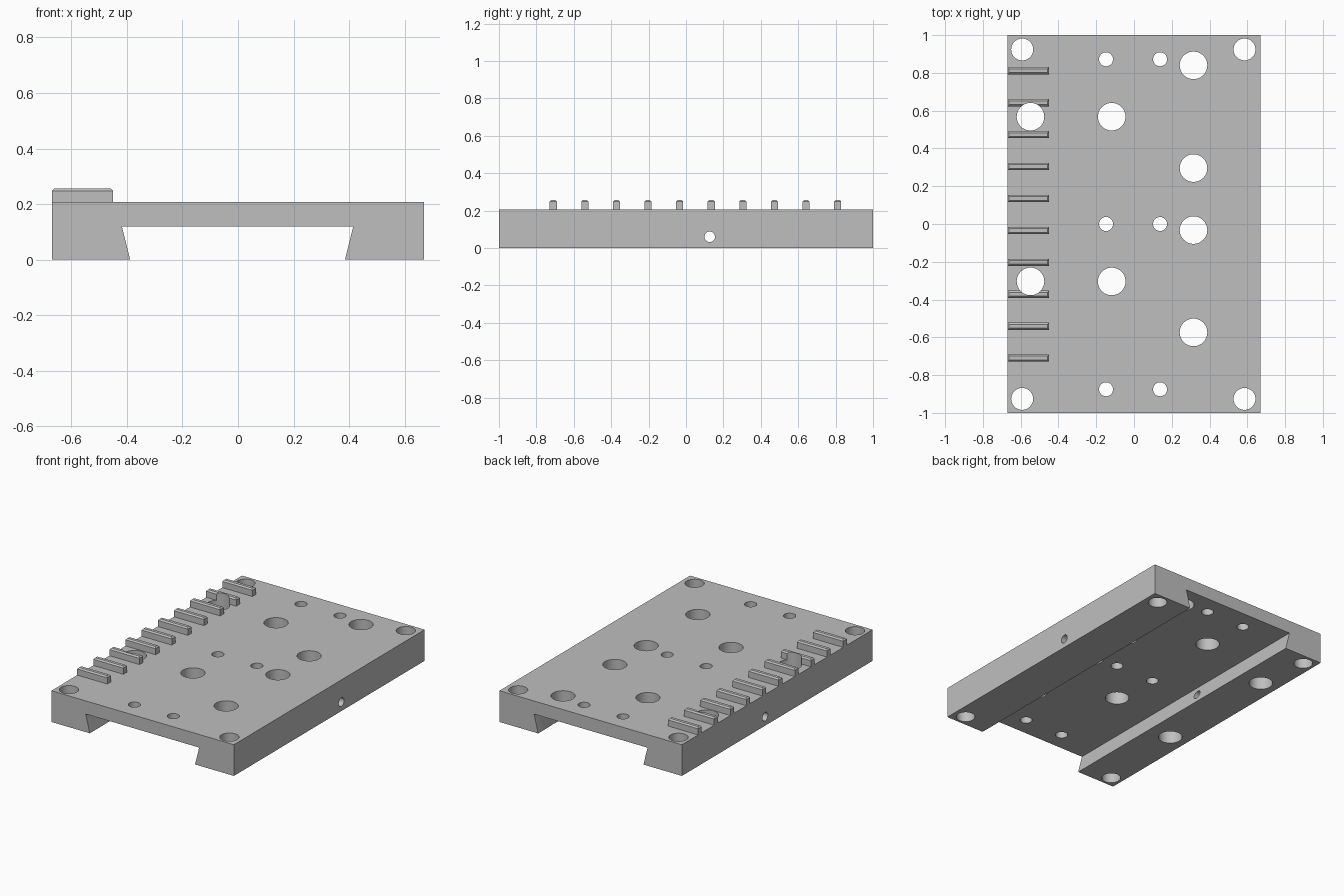
import bpy, bmesh, math
from mathutils import Matrix, Vector

if "Cube" in bpy.data.objects:
    bpy.data.objects.remove(bpy.data.objects["Cube"])

grey = bpy.data.materials.new("plain grey")
grey.diffuse_color = (0.52, 0.52, 0.52, 1)
grey.use_nodes = True
grey.node_tree.nodes["Principled BSDF"].inputs["Base Color"].default_value = grey.diffuse_color
TOP = 0.207


def finish(name, bm):
    bmesh.ops.recalc_face_normals(bm, faces=bm.faces)
    mesh = bpy.data.meshes.new(name)
    bm.to_mesh(mesh)
    bm.free()
    mesh.materials.append(grey)
    obj = bpy.data.objects.new(name, mesh)
    bpy.context.collection.objects.link(obj)
    return obj


# Plate with a dovetail channel underneath
bm = bmesh.new()
profile = [(-0.67, 0), (-0.388, 0), (-0.418, 0.12), (0.415, 0.12),
           (0.385, 0), (0.67, 0), (0.67, TOP), (-0.67, TOP)]
face = bm.faces.new([bm.verts.new((x, -1, z)) for x, z in profile])
ext = bmesh.ops.extrude_face_region(bm, geom=[face])
bmesh.ops.translate(bm, vec=(0, 2, 0),
                    verts=[v for v in ext["geom"] if isinstance(v, bmesh.types.BMVert)])
plate = finish("plate", bm)

# Row of ten rack teeth with chamfered tops
bm = bmesh.new()
x0, x1, half, height, chamfer = -0.67, -0.449, 0.019, 0.05, 0.009
for i in range(10):
    size = Vector((x1 - x0, 2 * half, height))
    centre = Vector(((x0 + x1) / 2, -0.71 + i * 0.169, TOP + height / 2))
    cube = bmesh.ops.create_cube(bm, size=1, matrix=Matrix.LocRotScale(centre, None, size))
    edges = {e for v in cube["verts"] for e in v.link_edges
             if all(p.co.z > TOP + height - 0.001 for p in e.verts)}
    bmesh.ops.bevel(bm, geom=list(edges), offset=chamfer, segments=1, affect='EDGES')
teeth = finish("rack_teeth", bm)

# Hole cutters: (x, y, radius)
holes = [(x, y, 0.058) for x in (-0.592, 0.585) for y in (-0.926, 0.924)]
holes += [(x, y, 0.037) for x in (-0.148, 0.138) for y in (-0.875, 0, 0.872)]
holes += [(x, y, 0.073) for x in (-0.548, -0.118) for y in (-0.304, 0.568)]
holes += [(0.315, y, 0.073) for y in (-0.574, -0.032, 0.296, 0.84)]
bm = bmesh.new()
for x, y, r in holes:
    bmesh.ops.create_cone(bm, cap_ends=True, segments=48, radius1=r, radius2=r, depth=1,
                          matrix=Matrix.Translation((x, y, 0.1)))
# Cross hole through both rails
bmesh.ops.create_cone(bm, cap_ends=True, segments=32, radius1=0.028, radius2=0.028, depth=2,
                      matrix=Matrix.Translation((0, 0.127, 0.06)) @ Matrix.Rotation(math.pi / 2, 4, 'Y'))
cutter = finish("hole_cutter", bm)
cutter.hide_render = True
cutter.hide_viewport = False

# Drill the holes and smooth their walls
for obj in (plate, teeth):
    mod = obj.modifiers.new("holes", 'BOOLEAN')
    mod.operation = 'DIFFERENCE'
    mod.solver = 'EXACT'
    mod.object = cutter
    bpy.ops.object.select_all(action='DESELECT')
    obj.select_set(True)
    bpy.context.view_layer.objects.active = obj
    bpy.ops.object.modifier_apply(modifier=mod.name)
    bpy.ops.object.shade_smooth_by_angle(angle=math.radians(30))
bpy.data.objects.remove(cutter)
